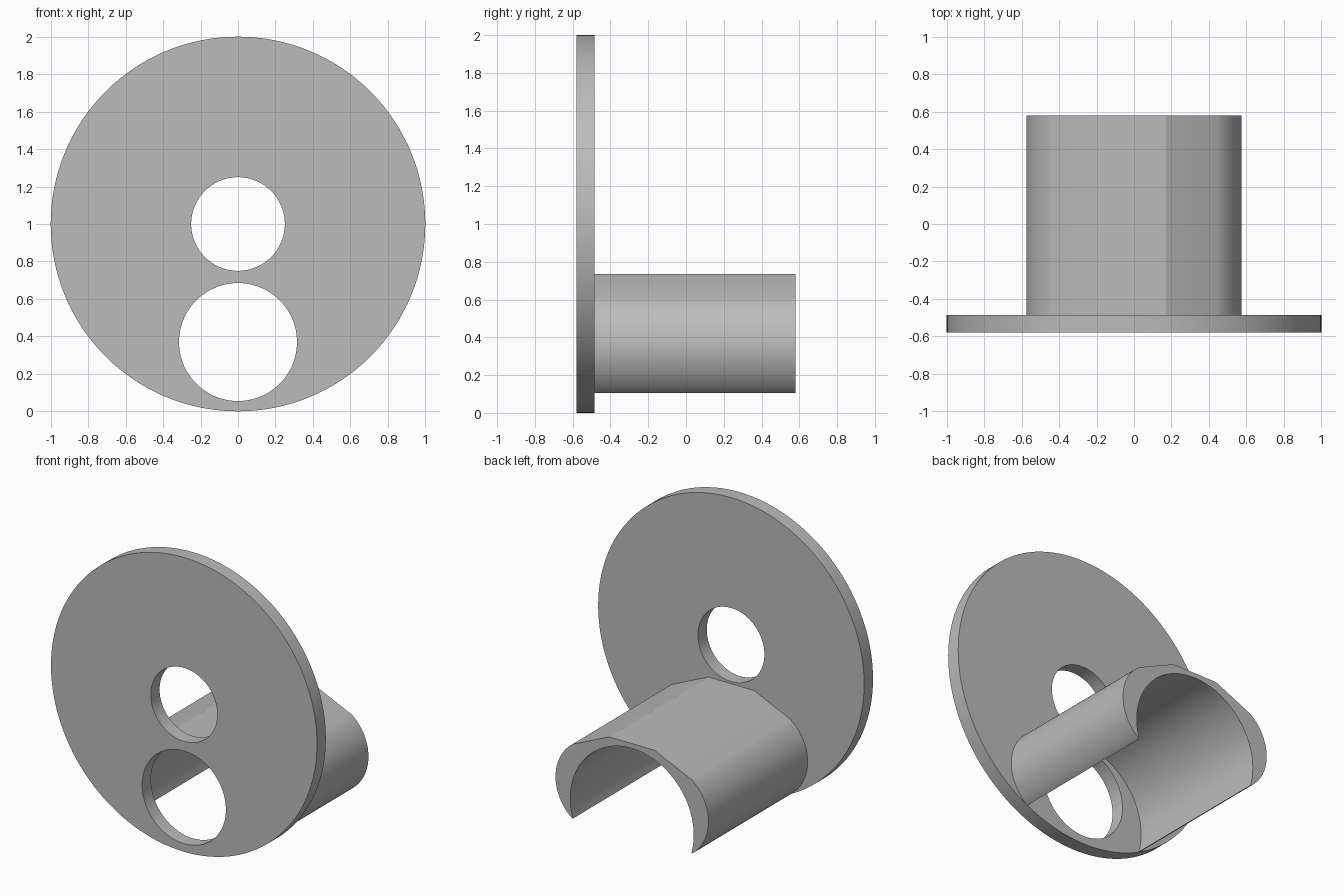
import bpy, bmesh
from math import sin, cos, pi, radians, atan2

if "Cube" in bpy.data.objects:
    bpy.data.objects.remove(bpy.data.objects["Cube"])

grey = bpy.data.materials.new("plain grey")
grey.use_nodes = True
grey.diffuse_color = (0.5, 0.5, 0.5, 1)
grey.node_tree.nodes["Principled BSDF"].inputs["Base Color"].default_value = (0.5, 0.5, 0.5, 1)


def arc(cx, cz, r, start, end, steps):
    """Points on an arc in the xz plane, angles in radians."""
    return [(cx + r * cos(start + (end - start) * i / steps),
             cz + r * sin(start + (end - start) * i / steps)) for i in range(steps + 1)]


def circle(cx, cz, r, steps=96):
    return arc(cx, cz, r, 0, 2 * pi, steps)[:-1]


def extrude_outline(name, loops, y0, y1):
    """Fill an outline with optional holes and extrude it along y."""
    bm = bmesh.new()
    edges = []
    for loop in loops:
        vs = [bm.verts.new((x, y0, z)) for x, z in loop]
        edges += [bm.edges.new((vs[i - 1], vs[i])) for i in range(len(vs))]
    bmesh.ops.triangle_fill(bm, edges=edges, use_beauty=True)
    front = list(bm.faces)
    result = bmesh.ops.extrude_face_region(bm, geom=front, use_keep_orig=True)
    moved = [g for g in result["geom"] if isinstance(g, bmesh.types.BMVert)]
    bmesh.ops.translate(bm, verts=moved, vec=(0, y1 - y0, 0))
    bmesh.ops.recalc_face_normals(bm, faces=bm.faces)
    mesh = bpy.data.meshes.new(name)
    bm.to_mesh(mesh)
    bm.free()
    mesh.materials.append(grey)
    obj = bpy.data.objects.new(name, mesh)
    bpy.context.collection.objects.link(obj)
    bpy.ops.object.select_all(action="DESELECT")
    obj.select_set(True)
    bpy.context.view_layer.objects.active = obj
    bpy.ops.object.shade_smooth_by_angle(angle=radians(15))
    return obj


# Round plate with a centre hole and a larger lower hole
extrude_outline("round_plate",
                [circle(0, 1, 1, 128), circle(0, 1, 0.25), circle(0, 0.37, 0.315)],
                -0.58, -0.485)

# Arched sleeve: flat top, sloping shoulders, rounded sides, sharp lower tips
tip_x, tip_z, bore_z, bore_r = 0.448, 0.105, 0.238, 0.464
side = [(0.17, 0.735)] + arc(0.26, 0.358, 0.315, radians(53.2), radians(-53.4), 28)[:-1]
tip_angle = atan2(tip_z - bore_z, tip_x)
bore = arc(0, bore_z, bore_r, tip_angle, pi - tip_angle, 64)
outline = side + bore + [(-x, z) for x, z in reversed(side)]
extrude_outline("arched_sleeve", [outline], -0.485, 0.58)
